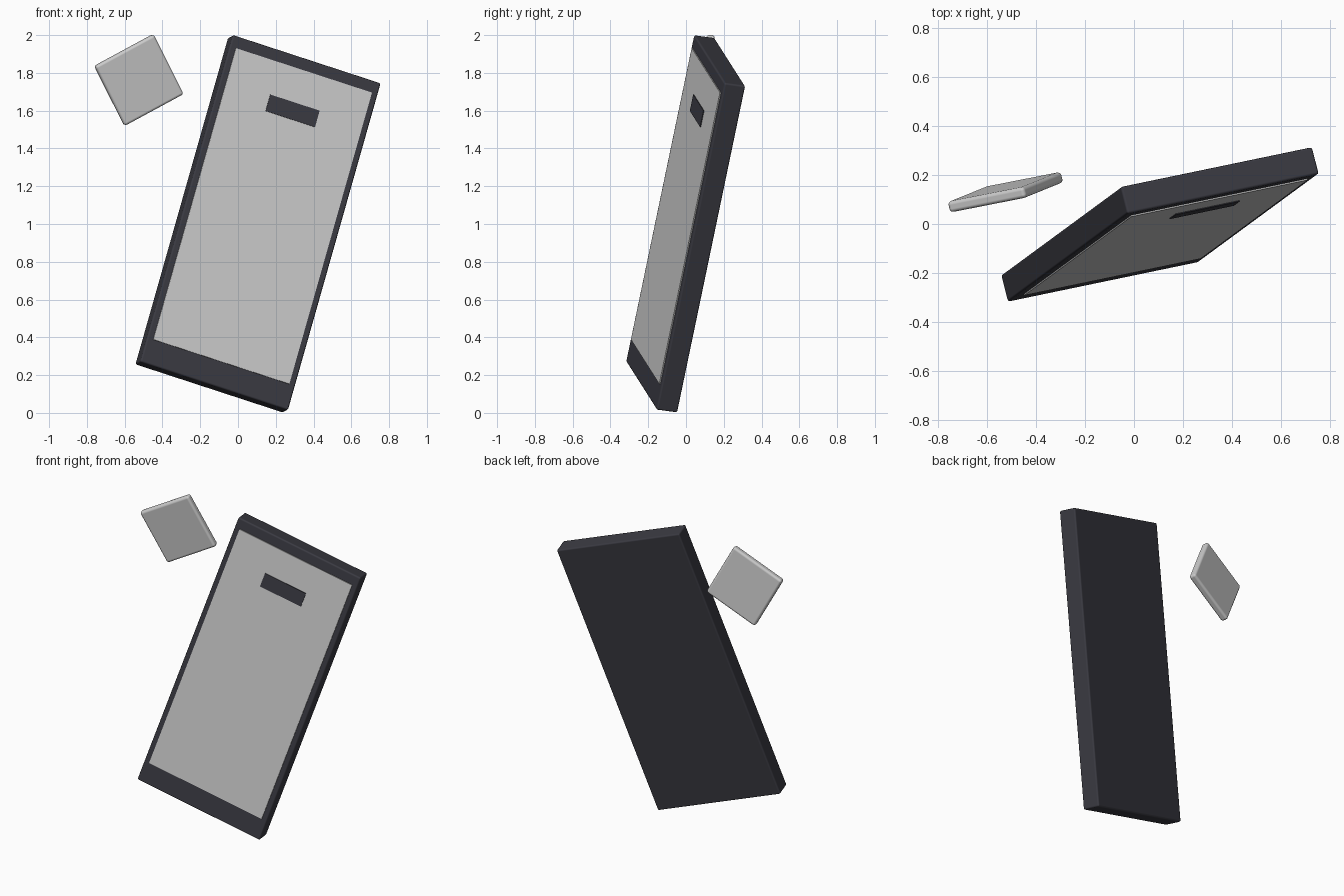
import bpy
from mathutils import Vector, Matrix

if "Cube" in bpy.data.objects:
    bpy.data.objects.remove(bpy.data.objects["Cube"])


def material(name, color):
    m = bpy.data.materials.new(name)
    m.diffuse_color = (*color, 1)
    m.use_nodes = True
    m.node_tree.nodes["Principled BSDF"].inputs["Base Color"].default_value = m.diffuse_color
    return m


DARK = material("charcoal", (0.043, 0.043, 0.055))
PALE = material("pale grey", (0.6, 0.6, 0.6))


def frame(origin, right, up):
    """Tilted frame: local x = right, y = towards the back, z = up."""
    u = Vector(right).normalized()
    v = Vector(up)
    v = (v - u * v.dot(u)).normalized()
    w = v.cross(u)
    return Matrix.Translation(Vector(origin)) @ Matrix((u, w, v)).transposed().to_4x4()


def box(name, base, centre, size, mat, bevel=0.0, segments=2):
    bpy.ops.mesh.primitive_cube_add(size=1)
    ob = bpy.context.object
    ob.name = name
    ob.data.transform(Matrix.Diagonal((*size, 1)))
    ob.matrix_world = base @ Matrix.Translation(Vector(centre))
    ob.data.materials.append(mat)
    if bevel:
        for p in ob.data.polygons:
            p.use_smooth = True
        mod = ob.modifiers.new("rounded edges", "BEVEL")
        mod.width = bevel
        mod.segments = segments
        mod.harden_normals = True
    return ob


# Tilted slab: frame origin lies in the middle of its front face
slab = frame((0.12, -0.057, 1.0085), (0.933, 0.194, -0.305), (0.266, 0.196, 0.942))
box("slab_body", slab, (0, 0.0575, 0), (0.84, 0.115, 1.835), DARK, 0.01)

# Pale front panel and the dark slot near its top, as thin plates
box("front_panel", slab, (0, -0.002, 0.035), (0.772, 0.008, 1.635), PALE)
box("panel_slot", slab, (0, -0.006, 0.625), (0.28, 0.008, 0.092), DARK)

# Small rounded tile floating beside the slab
tile = frame((-0.525, 0.13, 1.7625), (0.305, 0.06, 0.165), (-0.165, -0.065, 0.305))
box("small_tile", tile, (0, 0, 0), (0.36, 0.046, 0.36), PALE, 0.015, 3)
